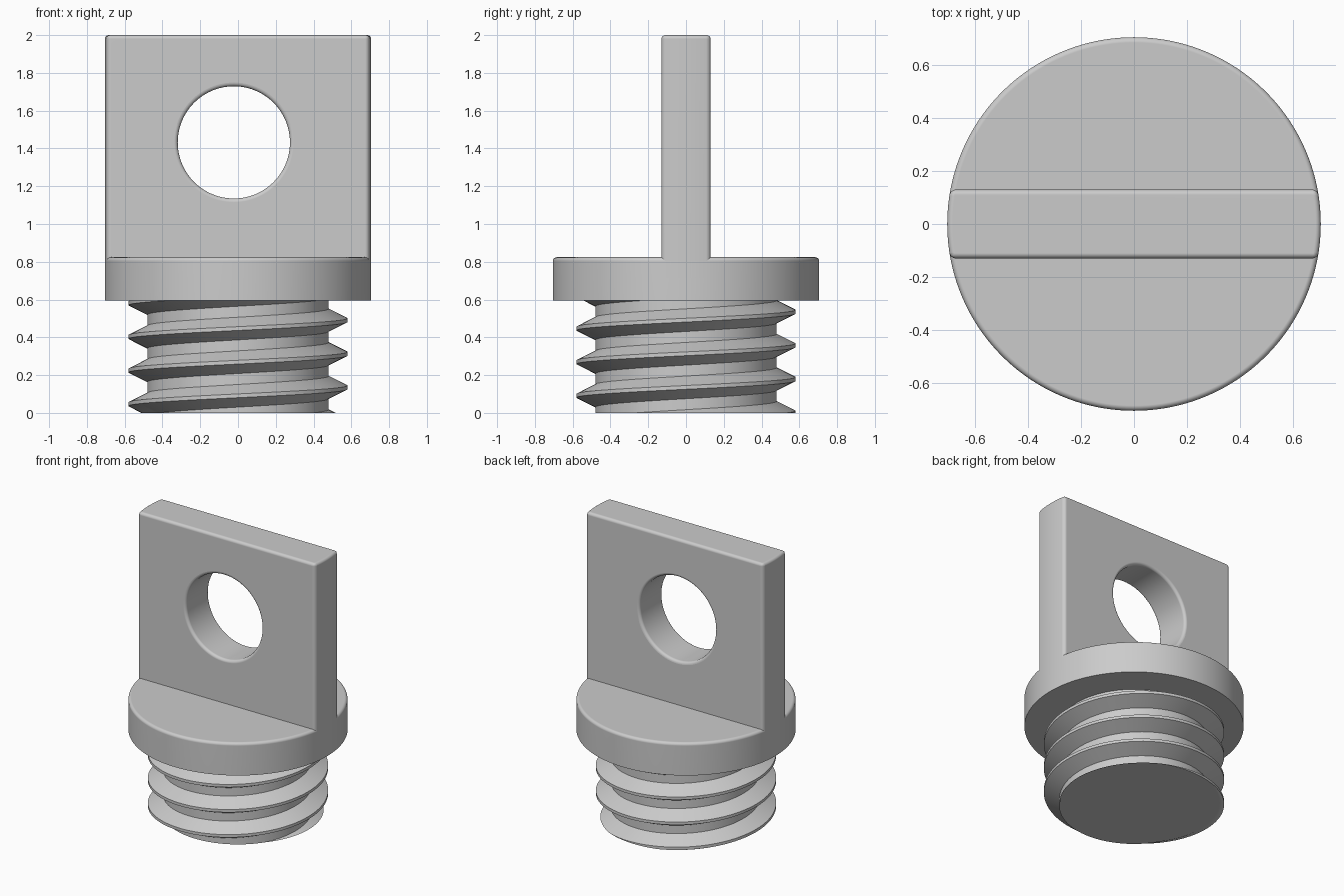
import bpy
import bmesh
from math import sin, cos, pi, asin, tau
from mathutils import Matrix

cube = bpy.data.objects.get("Cube")
if cube:
    bpy.data.objects.remove(cube, do_unlink=True)

RADIUS, HALF_THICK, FILLET = 0.705, 0.13, 0.02
FLANGE_LOW, FLANGE_TOP, TOP = 0.594, 0.824, 2.0

grey = bpy.data.materials.new("plain grey")
grey.use_nodes = True
grey.diffuse_color = (0.6, 0.6, 0.6, 1)
grey.node_tree.nodes["Principled BSDF"].inputs["Base Color"].default_value = (0.6, 0.6, 0.6, 1)


def make(name, bm):
    bmesh.ops.recalc_face_normals(bm, faces=bm.faces)
    mesh = bpy.data.meshes.new(name)
    bm.to_mesh(mesh)
    bm.free()
    mesh.materials.append(grey)
    ob = bpy.data.objects.new(name, mesh)
    bpy.context.collection.objects.link(ob)
    return ob


def activate(ob):
    bpy.ops.object.select_all(action='DESELECT')
    ob.select_set(True)
    bpy.context.view_layer.objects.active = ob


def smooth(ob):
    activate(ob)
    bpy.ops.object.shade_smooth_by_angle(angle=pi / 6)
    mod = ob.modifiers.new("even shading", 'WEIGHTED_NORMAL')
    mod.keep_sharp = True


def lathe(profile, steps):
    """Closed solid of revolution about z from (radius, height) points."""
    bm = bmesh.new()
    rings = [[bm.verts.new((r * cos(tau * k / steps), r * sin(tau * k / steps), z))
              for k in range(steps)] for r, z in profile]
    for a, b in zip(rings, rings[1:]):
        for k in range(steps):
            n = (k + 1) % steps
            bm.faces.new((a[k], a[n], b[n], b[k]))
    bm.faces.new(rings[0][::-1])
    bm.faces.new(rings[-1])
    return bm


def fillet(r, z, size, sr, sz, steps=5):
    """Quarter-round points about the centre (r, z)."""
    return [(r + sr * size * cos(pi / 2 * i / steps), z + sz * size * sin(pi / 2 * i / steps))
            for i in range(steps + 1)]


# Flange disc with a rounded top rim
rim = fillet(RADIUS - FILLET, FLANGE_TOP - FILLET, FILLET, 1, 1)
smooth(make("flange", lathe([(RADIUS, FLANGE_LOW)] + rim, 160)))

# Upright tab: a slice of the flange circle, with rounded edges
bm = bmesh.new()
half = asin(HALF_THICK / RADIUS)
outline = []
for start in (0, pi):
    for i in range(13):
        a = start - half + 2 * half * i / 12
        outline.append(bm.verts.new((RADIUS * cos(a), RADIUS * sin(a), FLANGE_LOW + 0.1)))
base = bm.faces.new(outline)
raised = bmesh.ops.extrude_face_region(bm, geom=[base], use_keep_orig=True)
bmesh.ops.translate(bm, vec=(0, 0, TOP - FLANGE_LOW - 0.1),
                    verts=[v for v in raised["geom"] if isinstance(v, bmesh.types.BMVert)])
tab = make("tab", bm)
bevel = tab.modifiers.new("rounded edges", 'BEVEL')
bevel.width, bevel.segments, bevel.limit_method = FILLET, 4, 'ANGLE'

# Round eye cut through the tab, flared so its rims are rounded
HOLE = 0.297
flare = [(HOLE + FILLET - r, z) for r, z in
         fillet(0, HALF_THICK - FILLET, FILLET, 1, 1)]
flare.append((HOLE + FILLET, HALF_THICK + 0.1))
bm = lathe([(r, -z) for r, z in reversed(flare)] + flare, 96)
bm.transform(Matrix.Translation((-0.022, 0, 1.432)) @ Matrix.Rotation(pi / 2, 4, 'X'))
cutter = make("eye_cutter", bm)
cutter.hide_render = True
cut = tab.modifiers.new("eye", 'BOOLEAN')
cut.operation, cut.object, cut.solver = 'DIFFERENCE', cutter, 'EXACT'
activate(tab)
for name in ("rounded edges", "eye"):
    bpy.ops.object.modifier_apply(modifier=name)
bpy.data.objects.remove(cutter, do_unlink=True)
smooth(tab)

# Right-handed screw thread: a helical strip, trimmed flat at both ends
PITCH, CREST, ROOT, STEPS, TURNS = 0.178, 0.58, 0.48, 96, 7
section = [(CREST, -0.01), (CREST, 0.01), (ROOT, 0.06), (ROOT, 0.118), (CREST, PITCH - 0.01)]
bm = bmesh.new()
rows = []
for k in range(STEPS * TURNS + 1):
    a = tau * k / STEPS
    lift = 0.135 - 3 * PITCH + PITCH * k / STEPS
    rows.append([bm.verts.new((r * cos(a), r * sin(a), z + lift)) for r, z in section])
for a, b in zip(rows, rows[1:]):
    for j in range(len(section) - 1):
        bm.faces.new((a[j], b[j], b[j + 1], a[j + 1]))
bmesh.ops.remove_doubles(bm, verts=bm.verts, dist=0.0005)
for height, side in ((0, -1), (FLANGE_LOW + 0.03, 1)):
    cutting = bmesh.ops.bisect_plane(bm, geom=bm.verts[:] + bm.edges[:] + bm.faces[:], dist=1e-5,
                                     plane_co=(0, 0, height), plane_no=(0, 0, side),
                                     clear_outer=True)
    loop = [e for e in cutting["geom_cut"] if isinstance(e, bmesh.types.BMEdge)]
    bmesh.ops.contextual_create(bm, geom=loop)
smooth(make("screw_thread", bm))
